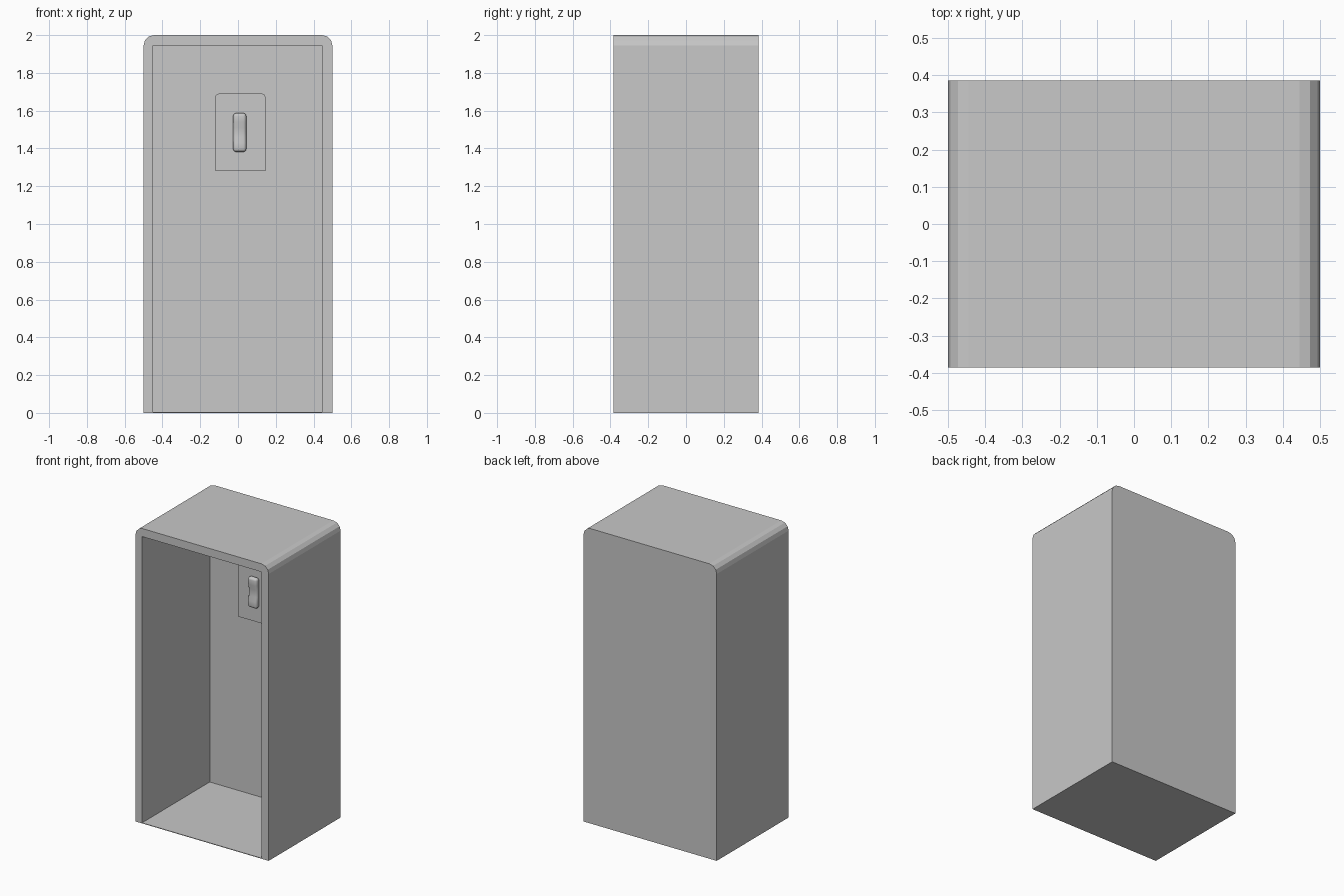
import bpy, bmesh, math
from mathutils import Vector

if "Cube" in bpy.data.objects:
    bpy.data.objects.remove(bpy.data.objects["Cube"], do_unlink=True)

grey = bpy.data.materials.new("plain grey")
grey.use_nodes = True
grey.diffuse_color = (0.58, 0.58, 0.58, 1)
grey.node_tree.nodes["Principled BSDF"].inputs["Base Color"].default_value = grey.diffuse_color


def finish(name, bm):
    bmesh.ops.recalc_face_normals(bm, faces=bm.faces)
    mesh = bpy.data.meshes.new(name)
    bm.to_mesh(mesh)
    bm.free()
    obj = bpy.data.objects.new(name, mesh)
    bpy.context.collection.objects.link(obj)
    mesh.materials.append(grey)
    return obj


def box(name, low, high, radius=0, segments=3):
    """Box between two corners, with its two top edges along y rounded."""
    low, high = Vector(low), Vector(high)
    bm = bmesh.new()
    bmesh.ops.create_cube(bm, size=1)
    bmesh.ops.scale(bm, vec=high - low, verts=bm.verts)
    bmesh.ops.translate(bm, vec=(low + high) / 2, verts=bm.verts)
    if radius:
        edges = [e for e in bm.edges
                 if all(v.co.z > high.z - 0.001 for v in e.verts)
                 and abs(e.verts[0].co.y - e.verts[1].co.y) > 0.01]
        bmesh.ops.bevel(bm, geom=edges, offset=radius, segments=segments,
                        profile=0.5, affect='EDGES')
    return finish(name, bm)


def activate(obj):
    bpy.ops.object.select_all(action='DESELECT')
    obj.select_set(True)
    bpy.context.view_layer.objects.active = obj


# Booth shell, hollowed from the front and left with a thin floor
shell = box("booth_shell", (-0.5, -0.385, 0), (0.5, 0.385, 2), 0.055)
cutter = box("cavity_cutter", (-0.45, -0.5, 0.004), (0.445, 0.34, 1.945))
cutter.hide_render = True
hollow = shell.modifiers.new("hollow", 'BOOLEAN')
hollow.operation = 'DIFFERENCE'
hollow.solver = 'EXACT'
hollow.object = cutter
activate(shell)
bpy.ops.object.modifier_apply(modifier="hollow")
bpy.data.objects.remove(cutter, do_unlink=True)

# Wall unit on the back wall
box("wall_unit", (-0.12, 0.17, 1.28), (0.145, 0.345, 1.69), 0.018)

# Handset: side outline with a shallow grip, extruded across and rounded
outline = [(0.172, 1.382), (0.135, 1.382), (0.135, 1.43), (0.142, 1.46),
           (0.142, 1.51), (0.135, 1.54), (0.135, 1.587), (0.172, 1.587)]
bm = bmesh.new()
side = bm.faces.new([bm.verts.new((-0.026, y, z)) for y, z in outline])
extruded = bmesh.ops.extrude_face_region(bm, geom=[side])
moved = [v for v in extruded["geom"] if isinstance(v, bmesh.types.BMVert)]
bmesh.ops.translate(bm, vec=(0.07, 0, 0), verts=moved)
handset = finish("handset", bm)
rounding = handset.modifiers.new("rounding", 'BEVEL')
rounding.width = 0.016
rounding.segments = 4
rounding.limit_method = 'ANGLE'
rounding.angle_limit = math.radians(40)
activate(handset)
bpy.ops.object.modifier_apply(modifier="rounding")
bpy.ops.object.shade_smooth_by_angle(angle=math.radians(40))
